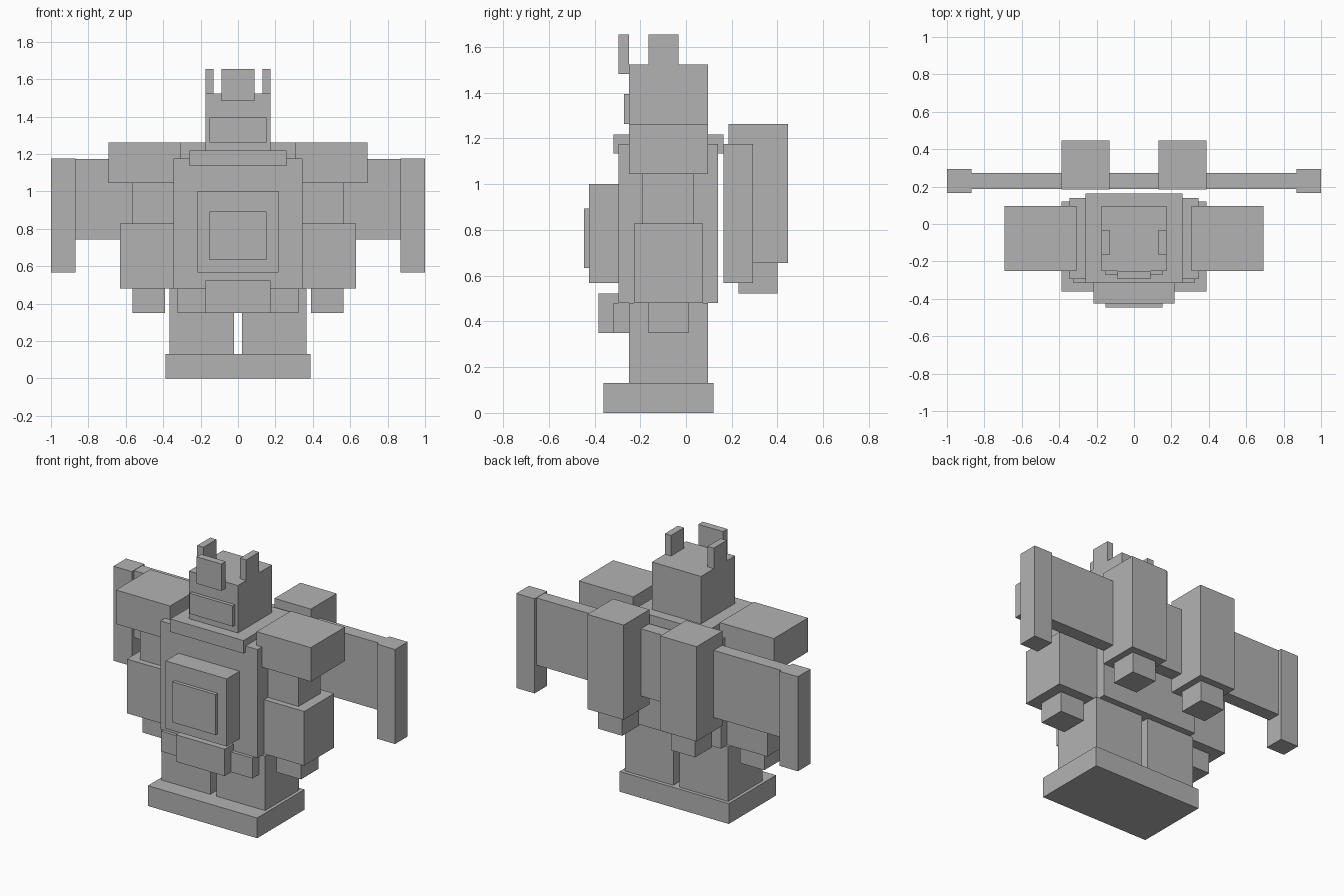
import bpy
import bmesh

# One plain grey for the whole figure
grey = bpy.data.materials.new("plain grey")
grey.diffuse_color = (0.45, 0.45, 0.45, 1)


def box(name, x, y, z):
    """Axis-aligned block from its (min, max) extents."""
    bm = bmesh.new()
    bmesh.ops.create_cube(bm, size=1)
    for v in bm.verts:
        for i, (lo, hi) in enumerate((x, y, z)):
            v.co[i] = lo if v.co[i] < 0 else hi
    mesh = bpy.data.meshes.new(name)
    bm.to_mesh(mesh)
    bm.free()
    mesh.materials.append(grey)
    obj = bpy.data.objects.new(name, mesh)
    bpy.context.collection.objects.link(obj)


def centred(name, half, y, z):
    box(name, (-half, half), y, z)


def pair(name, x, y, z):
    box(name + "_right", x, y, z)
    box(name + "_left", (-x[1], -x[0]), y, z)


# Stand and legs
centred("plinth", 0.388, (-0.36, 0.12), (0, 0.13))
pair("leg", (0.022, 0.367), (-0.25, 0.097), (0.13, 0.48))

# Waist skirt
centred("skirt_centre", 0.173, (-0.382, -0.25), (0.35, 0.523))
pair("skirt_side", (0.173, 0.324), (-0.316, -0.25), (0.35, 0.48))

# Torso, collar and chest panel
centred("torso", 0.345, (-0.295, 0.14), (0.48, 1.175))
centred("collar", 0.26, (-0.316, 0.163), (1.135, 1.218))
centred("chest_plate", 0.217, (-0.425, -0.295), (0.568, 1.002))
centred("chest_panel", 0.153, (-0.447, -0.425), (0.633, 0.893))

# Head with visor, crest and ears
centred("head", 0.174, (-0.25, 0.097), (1.218, 1.523))
centred("visor", 0.153, (-0.272, -0.25), (1.263, 1.395))
centred("crest", 0.088, (-0.295, -0.25), (1.483, 1.655))
pair("ear", (0.13, 0.174), (-0.165, -0.033), (1.523, 1.655))

# Arms
pair("shoulder", (0.307, 0.692), (-0.25, 0.097), (1.045, 1.263))
pair("upper_arm", (0.345, 0.564), (-0.19, 0.032), (0.828, 1.045))
pair("forearm", (0.32, 0.63), (-0.228, 0.075), (0.48, 0.828))
pair("hand", (0.39, 0.563), (-0.165, 0.01), (0.35, 0.48))

# Back wings, thrusters and nozzles
centred("wing", 0.87, (0.187, 0.273), (0.742, 1.173))
pair("wing_tip", (0.87, 1.0), (0.165, 0.293), (0.568, 1.175))
pair("thruster", (0.13, 0.388), (0.185, 0.447), (0.655, 1.263))
pair("nozzle", (0.173, 0.345), (0.229, 0.4), (0.523, 0.655))
